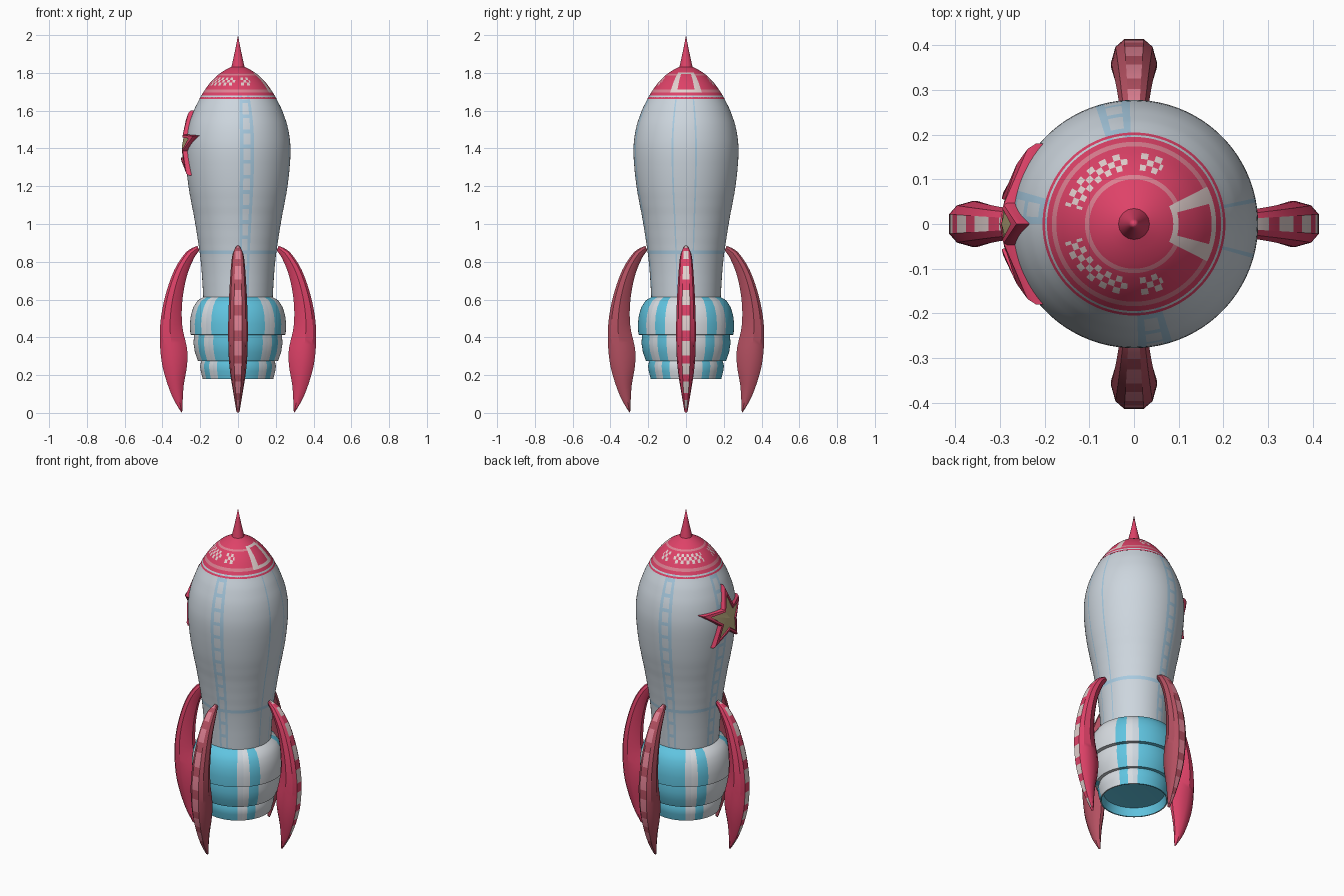
import bpy, bmesh, math
from mathutils import Vector, Matrix

if "Cube" in bpy.data.objects:
    bpy.data.objects.remove(bpy.data.objects["Cube"])


def material(name, rgb):
    lin = [((c / 255 + 0.055) / 1.055) ** 2.4 for c in rgb] + [1]
    m = bpy.data.materials.new(name)
    m.use_nodes = True
    m.diffuse_color = lin
    bsdf = next(n for n in m.node_tree.nodes if n.type == 'BSDF_PRINCIPLED')
    bsdf.inputs["Base Color"].default_value = lin
    bsdf.inputs["Roughness"].default_value = 0.6
    return m


GREY = material("hull grey", (205, 214, 222))
BLUE = material("pale blue", (168, 203, 225))
RED = material("rose red", (222, 66, 104))
CREAM = material("cream", (226, 208, 206))
PINK = material("pink", (222, 128, 146))
DULL = material("dull red", (180, 80, 97))
CYAN = material("cyan", (96, 196, 224))
WHITE = material("engine white", (216, 221, 226))
GOLD = material("gold", (196, 180, 132))


def finish(name, bm, mats, angle=35, fix=False):
    bmesh.ops.remove_doubles(bm, verts=bm.verts, dist=1e-5)
    if fix:
        bmesh.ops.recalc_face_normals(bm, faces=bm.faces)
    for f in bm.faces:
        f.smooth = True
    me = bpy.data.meshes.new(name)
    bm.to_mesh(me)
    bm.free()
    for m in mats:
        me.materials.append(m)
    me.set_sharp_from_angle(angle=math.radians(angle))
    ob = bpy.data.objects.new(name, me)
    bpy.context.collection.objects.link(ob)
    return ob


def skin(bm, rows, rule):
    """Join closed rows of points with quads; rule(row, column) picks the colour."""
    vs = [[bm.verts.new(p) for p in row] for row in rows]
    n = len(rows[0])
    for i in range(len(rows) - 1):
        for j in range(n):
            k = (j + 1) % n
            f = bm.faces.new((vs[i][j], vs[i][k], vs[i + 1][k], vs[i + 1][j]))
            f.material_index = rule(i, j)
    return vs


def lathe(name, profile, mats, rule, seg=180, angle=35):
    """Revolve (radius, height) pairs; rule(band, degrees) picks the colour."""
    step = 360 / seg
    turns = [math.radians(j * step) for j in range(seg)]
    rows = [[(r * math.cos(t), r * math.sin(t), z) for t in turns] for r, z in profile]
    bm = bmesh.new()
    skin(bm, rows, lambda i, j: rule(i, (j + 0.5) * step))
    return finish(name, bm, mats, angle)


def spline(points, t):
    """Smooth curve through points, t in 0..1."""
    n = len(points) - 1
    i = min(int(t * n), n - 1)
    u = t * n - i
    p = [Vector(points[max(0, min(n, i + k))]) for k in (-1, 0, 1, 2)]
    m0, m1 = (p[2] - p[0]) / 2, (p[3] - p[1]) / 2
    d = p[2] - p[1]
    return p[1] + u * m0 + u * u * (3 * d - 2 * m0 - m1) + u ** 3 * (m0 + m1 - 2 * d)


# Hull with painted ladders, seams and a hoop
HULL = [(.183, .6), (.197, .8), (.226, 1.0), (.262, 1.2), (.278, 1.38),
        (.266, 1.5), (.234, 1.6), (.195, 1.68)]
dense = [spline(HULL, k / 300) for k in range(301)]


def hull_radius(z):
    return min(dense, key=lambda p: abs(p.y - z)).x


def hull_rule(i, a):
    if i == 12:
        return 1
    for start in (92, 164, 272):
        d = a - start
        if 0 < d < 16 and (d < 4 or d > 12 or i % 4 == 0):
            return 1
    return int(10 < a < 13 or 344 < a < 347)


levels = [.6 + .02 * k for k in range(55)]
lathe("hull", [(hull_radius(z), z) for z in levels], [GREY, BLUE], hull_rule)

# Nose cap: rings, chequers and a framed window
NOSE = [(.19, 1.66), (.205, 1.662), (.184, 1.697), (.174, 1.712), (.16, 1.732),
        (.147, 1.749), (.134, 1.763), (.121, 1.776), (.11, 1.786), (.1, 1.794),
        (.088, 1.803), (.06, 1.82), (.034, 1.832)]


def nose_rule(i, a):
    side = min(a, 360 - a)
    if 2 <= i <= 9 and side < 27:
        return 0 if side < 15 and 2 < i < 9 else 1
    if i in (2, 8):
        return 2
    if 4 <= i <= 6 and 63 < side < 165 and abs(side - 90) > 6:
        return int(side // 6 + i) % 2
    return 0


lathe("nose_cap", NOSE, [RED, CREAM, PINK], nose_rule, seg=120)
lathe("nose_spike", [(.036, 1.825), (.024, 1.88), (.011, 1.94), (0, 2)], [RED],
      lambda i, a: 0, seg=32)

# Engine: three stepped bells with vertical stripes and a cyan recess
ENGINE = [(0, .24), (.17, .23), (.18, .18), (.187, .18), (.197, .22), (.201, .25),
          (.194, .274), (.212, .275), (.228, .32), (.236, .37), (.232, .412),
          (.252, .414), (.255, .47), (.249, .52), (.236, .56), (.214, .595), (.18, .615)]


def engine_rule(i, a):
    if i < 2:
        return 0
    off = abs((a % 180) - 90)
    if off < 34 or 50 < off < 64:
        return 0
    return 2 if 34 < off < 42 else 1


lathe("engine", ENGINE, [CYAN, WHITE, GREY], engine_rule, angle=32)

# Fins: outer x, z, inner x, z and half width at each station
FIN = [(.215, .885, .205, .86, .012), (.275, .85, .235, .815, .03),
       (.34, .75, .272, .72, .04), (.39, .6, .295, .59, .048),
       (.413, .45, .295, .46, .052), (.408, .3, .27, .34, .05),
       (.385, .19, .27, .25, .042), (.345, .08, .288, .14, .025),
       (.3, .002, .295, .01, .008)]
HALF = [(0, .42), (.14, .8), (.45, 1), (.8, .7), (1, .25)]
SECTION = HALF + [(t, -w) for t, w in reversed(HALF)]


def fin(name, turn, mats):
    rows = []
    for k in range(46):
        ox, oz, ix, iz, w = spline(FIN, k / 45)
        rows.append([(ox + (ix - ox) * t, w * s, oz + (iz - oz) * t) for t, s in SECTION])
    bm = bmesh.new()
    last = len(SECTION) - 1
    vs = skin(bm, rows, lambda i, j: int(j == last and i % 5 < 3))
    bm.faces.new(vs[0])
    bm.faces.new(vs[-1])
    bmesh.ops.rotate(bm, verts=bm.verts, matrix=Matrix.Rotation(math.radians(turn), 3, 'Z'))
    finish(name, bm, mats, 32, fix=True)


for name, turn in (("left", 0), ("back", 90), ("right", 180), ("front", 270)):
    fin(name + "_fin", turn, [RED, CREAM] if turn % 180 == 0 else [DULL, PINK])

# Star badge wrapped over the hull's right side
STAR_Z, STAR_R = 1.41, .19


def star_row(scale, lift):
    row = []
    for k in range(10):
        r = STAR_R * scale * (1 if k % 2 == 0 else .42)
        y = r * math.sin(k * math.pi / 5)
        z = STAR_Z + r * math.cos(k * math.pi / 5)
        row.append((-math.sqrt(hull_radius(z) ** 2 - y * y) - lift, y, z))
    return row


bm = bmesh.new()
rows = [star_row(1, -.012), star_row(1, .016), star_row(.93, .024),
        star_row(.74, .024), star_row(.72, .017), star_row(.01, .019)]
ring = skin(bm, rows, lambda i, j: int(i == 4))
bm.faces.new(ring[-1]).material_index = 1
finish("star_badge", bm, [RED, GOLD], 30, fix=True)
